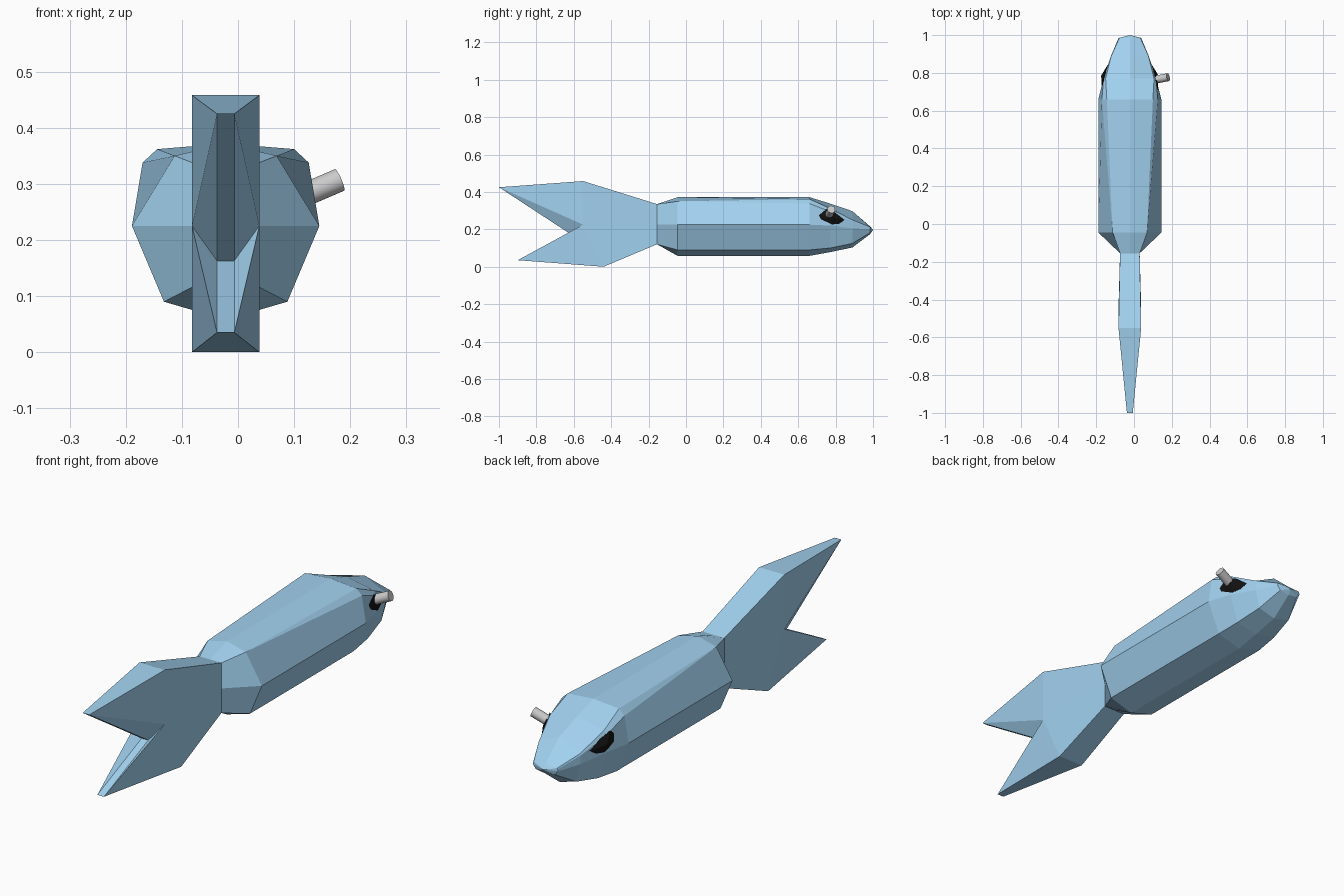
import bpy, bmesh
from mathutils import Vector

if "Cube" in bpy.data.objects:
    bpy.data.objects.remove(bpy.data.objects["Cube"])

CX = -0.022  # the body's centre plane


def material(name, rgb):
    m = bpy.data.materials.new(name)
    m.diffuse_color = (*rgb, 1)
    m.use_nodes = True
    m.node_tree.nodes["Principled BSDF"].inputs["Base Color"].default_value = m.diffuse_color
    return m


blue = material("light_blue", (0.36, 0.64, 0.87))
black = material("black", (0.006, 0.006, 0.006))


def finish(name, bm, mat=None):
    bmesh.ops.remove_doubles(bm, verts=bm.verts, dist=0.0005)
    bmesh.ops.recalc_face_normals(bm, faces=bm.faces)
    me = bpy.data.meshes.new(name)
    bm.to_mesh(me)
    bm.free()
    ob = bpy.data.objects.new(name, me)
    bpy.context.collection.objects.link(ob)
    if mat:
        me.materials.append(mat)
    return ob


# Body: faceted loft. Each row: y, top z, brow, cheek, side, belly corner (half width, z), bottom z
sections = [
    (-0.155, 0.335, (0.052, 0.335), (0.052, 0.335), (0.052, 0.225), (0.052, 0.12), 0.12),
    (-0.045, 0.372, (0.091, 0.350), (0.091, 0.350), (0.167, 0.225), (0.11, 0.09), 0.058),
    (0.66, 0.372, (0.122, 0.362), (0.148, 0.338), (0.167, 0.225), (0.11, 0.09), 0.058),
    (0.77, 0.338, (0.128, 0.312), (0.139, 0.294), (0.139, 0.220), (0.10, 0.10), 0.078),
    (0.89, 0.297, (0.098, 0.250), (0.100, 0.242), (0.100, 0.205), (0.08, 0.125), 0.103),
    (0.985, 0.215, (0.055, 0.212), (0.058, 0.208), (0.060, 0.200), (0.045, 0.182), 0.175),
]
bm = bmesh.new()
rings = []
for y, top, *sides, bottom in sections:
    pts = [(0, top)] + sides + [(0, bottom)] + [(-w, z) for w, z in reversed(sides)]
    rings.append([bm.verts.new((CX + w, y, z)) for w, z in pts])
for r, s in zip(rings, rings[1:]):
    for i in range(len(r)):
        j = (i + 1) % len(r)
        bm.faces.new((r[i], r[j], s[j], s[i]))
tip = bm.verts.new((CX, 1.0, 0.197))
for i, v in enumerate(rings[-1]):
    bm.faces.new((v, rings[-1][(i + 1) % len(rings[-1])], tip))
finish("body", bm, blue)

# Tail fin: side profile (y, z, half width), mirrored into two sides joined by a rim
profile = [(-0.155, 0.335, 0.052), (-0.55, 0.458, 0.06), (-1.0, 0.425, 0.0155),
           (-0.60, 0.163, 0.0155), (-0.90, 0.035, 0.0155), (-0.44, 0.0, 0.06),
           (-0.155, 0.12, 0.052), (-0.155, 0.225, 0.052), (-0.55, 0.225, 0.06)]
panels = [(0, 1, 8, 7), (7, 8, 5, 6), (1, 2, 8), (2, 3, 8), (3, 4, 8), (4, 5, 8)]
bm = bmesh.new()
left, right = [[bm.verts.new((CX + s * w, y, z)) for y, z, w in profile] for s in (-1, 1)]
for side in (left, right):
    for p in panels:
        bm.faces.new([side[i] for i in p])
for i in range(6):
    bm.faces.new((left[i], left[i + 1], right[i + 1], right[i]))
finish("tail_fin", bm, blue)

# Eyes: shallow faceted domes on the cheeks (half width, y, z)
rim = [(0.147, 0.71, 0.275), (0.144, 0.75, 0.308), (0.132, 0.80, 0.288), (0.114, 0.848, 0.25),
       (0.125, 0.82, 0.23), (0.139, 0.78, 0.226), (0.148, 0.72, 0.255)]
for name, s in (("left_eye", -1), ("right_eye", 1)):
    bm = bmesh.new()
    for w, y, z in rim + [(0.152, 0.785, 0.263), (0.08, 0.78, 0.26)]:
        bm.verts.new((CX + s * w, y, z))
    bmesh.ops.convex_hull(bm, input=bm.verts)
    finish(name, bm, black)

# Short grey peg sticking out of the right eye
a, b = Vector((0.09, 0.76, 0.268)), Vector((0.181, 0.777, 0.307))
bpy.ops.mesh.primitive_cylinder_add(vertices=24, radius=0.021, depth=(b - a).length,
                                    location=(a + b) / 2,
                                    rotation=(b - a).to_track_quat('Z', 'Y').to_euler())
bpy.context.object.name = "eye_peg"
bpy.ops.object.shade_smooth_by_angle()
